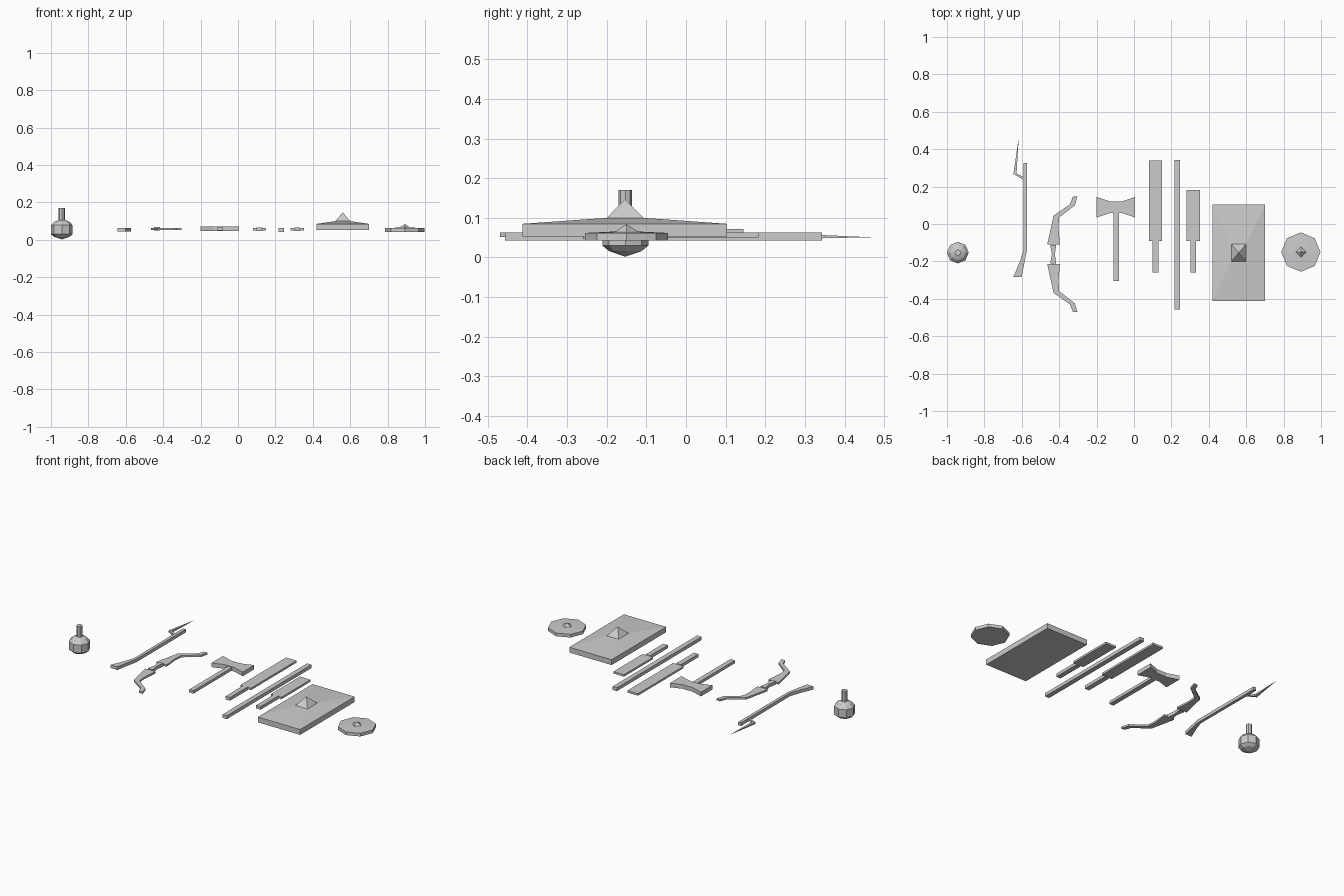
import bpy, bmesh, math


def finish(name, bm):
    bmesh.ops.recalc_face_normals(bm, faces=bm.faces[:])
    me = bpy.data.meshes.new(name)
    bm.to_mesh(me)
    bm.free()
    ob = bpy.data.objects.new(name, me)
    bpy.context.collection.objects.link(ob)
    return ob


def loft(name, rings):
    """Skin a stack of equal-length rings; a single-point ring is an apex."""
    bm = bmesh.new()
    rs = [[bm.verts.new(p) for p in r] for r in rings]
    for a, b in zip(rs, rs[1:]):
        n = max(len(a), len(b))
        for i in range(n):
            j = (i + 1) % n
            if len(a) == 1:
                bm.faces.new((a[0], b[j], b[i]))
            elif len(b) == 1:
                bm.faces.new((a[i], a[j], b[0]))
            else:
                bm.faces.new((a[i], a[j], b[j], b[i]))
    for r in (rs[0], rs[-1]):
        if len(r) > 2:
            bm.faces.new(r)
    return finish(name, bm)


def plate(name, pts, z0, z1):
    return loft(name, [[(x, y, z) for x, y in pts] for z in (z0, z1)])


def rect(x0, x1, y0, y1):
    return [(x0, y0), (x1, y0), (x1, y1), (x0, y1)]


def ring(cx, cy, z, r, n=8):
    if r == 0:
        return [(cx, cy, z)]
    return [(cx + r * math.cos(2 * math.pi * i / n),
             cy + r * math.sin(2 * math.pi * i / n), z) for i in range(n)]


def lathe(name, cx, cy, profile, n=8):
    return loft(name, [ring(cx, cy, z, r, n) for r, z in profile])


# Faceted bomb with neck
lathe("bomb_body", -0.942, -0.153,
      [(0, 0.002), (0.041, 0.016), (0.058, 0.03), (0.058, 0.078), (0.041, 0.096), (0.017, 0.106)])
lathe("bomb_neck", -0.942, -0.153, [(0.017, 0.1), (0.017, 0.17)])

# Long gun and its spike
plate("long_gun", [(-0.592, 0.325), (-0.573, 0.325), (-0.573, -0.143), (-0.601, -0.283),
                   (-0.645, -0.283), (-0.61, -0.2), (-0.59, -0.138)], 0.044, 0.063)
plate("spike_arm", [(-0.645, 0.268), (-0.628, 0.27), (-0.588, 0.25), (-0.592, 0.237)], 0.047, 0.06)
base = [(-0.645, 0.265, 0.047), (-0.628, 0.27, 0.047), (-0.628, 0.27, 0.06), (-0.645, 0.265, 0.06)]
loft("spike", [base, [(-0.616, 0.467, 0.051)]])

# Bow: two mirrored limbs and a waisted grip
limb = [(-0.464, -0.11), (-0.43, 0.045), (-0.343, 0.105), (-0.327, 0.146), (-0.303, 0.146),
        (-0.316, 0.1), (-0.4, 0.035), (-0.404, -0.02), (-0.396, -0.11)]
mid = -0.162
plate("bow_limb_upper", limb, 0.052, 0.063)
plate("bow_limb_lower", [(x, 2 * mid - y) for x, y in limb], 0.052, 0.063)
plate("bow_grip", [(-0.448, -0.112), (-0.439, mid), (-0.448, -0.212),
                   (-0.416, -0.212), (-0.423, mid), (-0.416, -0.112)], 0.049, 0.068)

# Double axe
plate("axe_head", [(-0.2, 0.145), (-0.13, 0.121), (-0.062, 0.121), (0.006, 0.145),
                   (0.006, 0.035), (-0.062, 0.058), (-0.13, 0.058), (-0.2, 0.035)], 0.047, 0.072)
plate("axe_handle", rect(-0.11, -0.081, -0.305, 0.06), 0.05, 0.067)

# Two blades, each with a grip
for name, cx, top in (("long_blade", 0.115, 0.34), ("short_blade", 0.317, 0.183)):
    plate(name, rect(cx - 0.035, cx + 0.035, -0.092, top), 0.051, 0.063)
    plate(name + "_grip", rect(cx - 0.015, cx + 0.015, -0.26, -0.092), 0.047, 0.066)

# Staff
plate("staff", rect(0.217, 0.246, -0.457, 0.343), 0.043, 0.063)

# Large shield with sloping face and pyramid boss
outer, inner = rect(0.42, 0.7, -0.412, 0.103), rect(0.52, 0.6, -0.2, -0.107)
loft("large_shield", [[(x, y, z) for x, y in p] for p, z in
                      ((outer, 0.053), (outer, 0.085), (inner, 0.1))] + [[(0.56, -0.154, 0.147)]])

# Round shield with small pyramid boss
lathe("round_shield", 0.892, -0.15, [(0.105, 0.043), (0.105, 0.062), (0, 0.067)])
lathe("round_shield_boss", 0.892, -0.15, [(0.028, 0.06), (0.028, 0.066), (0, 0.084)], 4)
